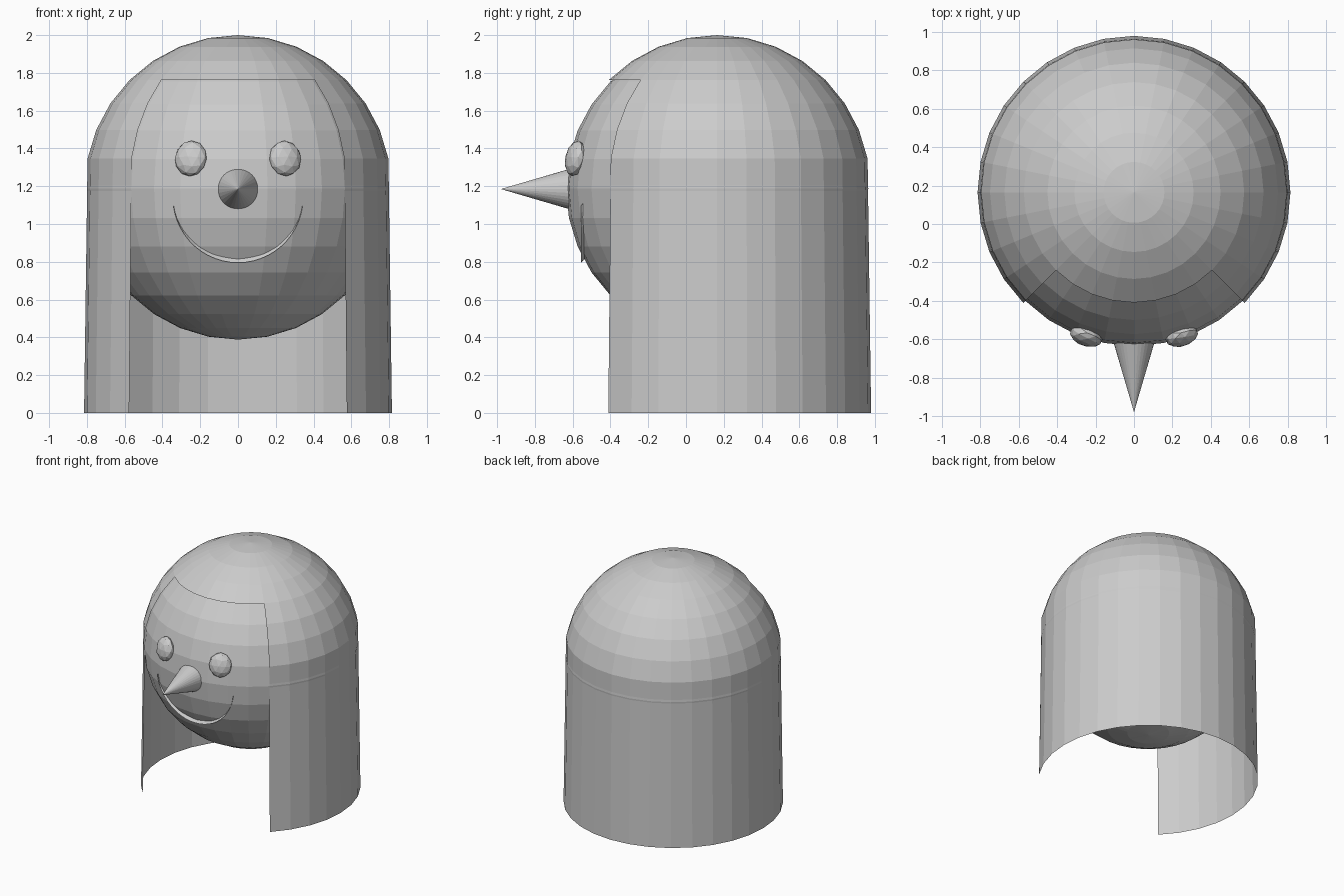
import bpy, bmesh
from math import sin, cos, pi, radians
from mathutils import Vector

if "Cube" in bpy.data.objects:
    bpy.data.objects.remove(bpy.data.objects["Cube"])

CENTRE = Vector((0, 0.165, 1.188))
HEAD_R, HAIR_R = 0.80, 0.812
SEGS = 32


def make_object(name, bm):
    mesh = bpy.data.meshes.new(name)
    bm.to_mesh(mesh)
    bm.free()
    obj = bpy.data.objects.new(name, mesh)
    bpy.context.collection.objects.link(obj)
    return obj


# Head: low-poly ball
bpy.ops.mesh.primitive_uv_sphere_add(segments=SEGS, ring_count=16, radius=HEAD_R, location=CENTRE)
bpy.context.object.name = "head"

# Hair: dome rings running into a straight curtain, open over the front quarter
bm = bmesh.new()
profile = [(HAIR_R * sin(i * pi / 16), CENTRE.z + HAIR_R * cos(i * pi / 16)) for i in range(1, 8)]
profile.append((0.815, 0.0))
rings = []
for r, z in profile:
    rings.append([bm.verts.new((r * cos(2 * pi * s / SEGS), CENTRE.y + r * sin(2 * pi * s / SEGS), z))
                  for s in range(SEGS)])
crown = bm.verts.new((0, CENTRE.y, CENTRE.z + HAIR_R))
for s in range(SEGS):
    n = (s + 1) % SEGS
    bm.faces.new((crown, rings[0][s], rings[0][n]))
    for i in range(len(rings) - 1):
        if i >= 3 and 20 <= s < 28:
            continue
        bm.faces.new((rings[i][s], rings[i + 1][s], rings[i + 1][n], rings[i][n]))
make_object("hair", bm)

# Eyes: flattened faceted balls lying against the head
for side, label in ((-1, "left"), (1, "right")):
    pos = Vector((0.25 * side, -0.585, 1.347))
    bpy.ops.mesh.primitive_ico_sphere_add(subdivisions=2, radius=1, location=pos)
    eye = bpy.context.object
    eye.name = "eye_" + label
    eye.scale = (0.088, 0.05, 0.096)
    eye.rotation_euler = (pos - CENTRE).to_track_quat('-Y', 'Z').to_euler()

# Nose: long cone pointing forward
bpy.ops.mesh.primitive_cone_add(vertices=32, radius1=0.113, radius2=0, depth=0.385,
                                location=(0, -0.7875, 1.185), rotation=(radians(90), 0, 0))
bpy.context.object.name = "nose"

# Mouth: thin curved ribbon standing off the face
bm = bmesh.new()
STEPS = 24
pairs = []
for i in range(STEPS + 1):
    a = radians(-173 + 166 * i / STEPS)
    x, z = 0.345 * cos(a), 1.14 + 0.345 * sin(a)
    pairs.append((bm.verts.new((x, -0.555, z)), bm.verts.new((x, -0.525, z + 0.035))))
for (a, b), (c, d) in zip(pairs, pairs[1:]):
    bm.faces.new((a, c, d, b))
make_object("mouth", bm)
